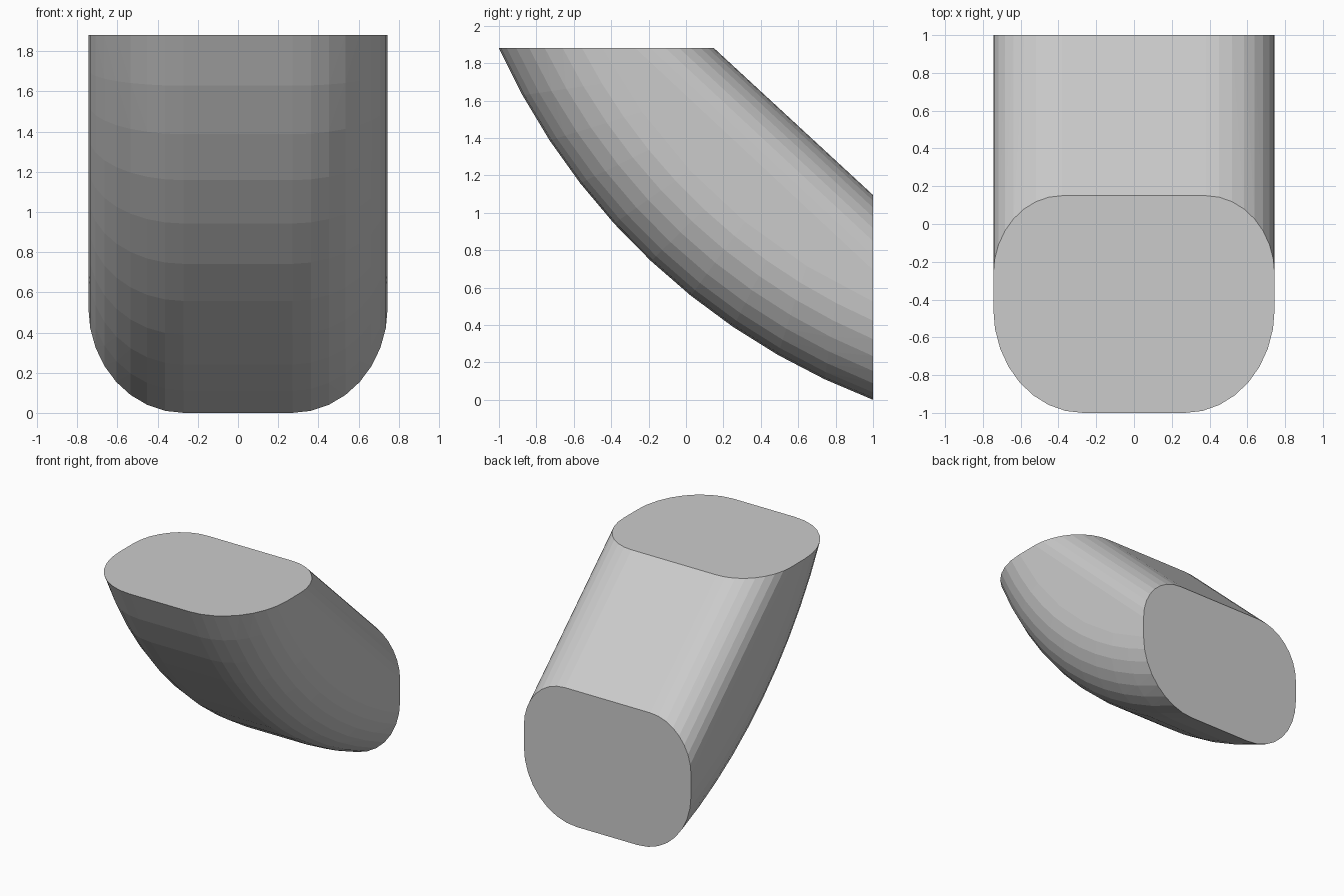
import bpy, bmesh
from math import sin, cos, pi, atan2, hypot

if "Cube" in bpy.data.objects:
    bpy.data.objects.remove(bpy.data.objects["Cube"])

CY, CZ = 2.27, 3.36      # bend centre in the side (y, z) plane
TOP, BACK = 1.88, 1.0    # planes of the two cut ends
LEN_SEG, CORNER_SEG = 10, 8


def half_profile():
    """Rounded section as (x, s): s = 0 outer side, s = 1 inner side."""
    pts = []
    for i in range(CORNER_SEG + 1):
        a = pi / 2 * i / CORNER_SEG
        pts.append((0.27 + 0.475 * sin(a), 0.48 * (1 - cos(a))))
    for i in range(CORNER_SEG + 1):
        a = pi / 2 * i / CORNER_SEG
        pts.append((0.38 + 0.365 * cos(a), 0.635 + 0.365 * sin(a)))
    return pts


def bend_path(s):
    """Concentric arc from the top cut to the back cut."""
    y0, z0 = -1 + 1.15 * s, TOP
    y1, z1 = BACK, 1.095 * s
    a0, a1 = atan2(z0 - CZ, y0 - CY), atan2(z1 - CZ, y1 - CY)
    r0, r1 = hypot(y0 - CY, z0 - CZ), hypot(y1 - CY, z1 - CZ)
    for i in range(LEN_SEG + 1):
        t = i / LEN_SEG
        a, r = a0 + (a1 - a0) * t, r0 + (r1 - r0) * t
        yield CY + r * cos(a), CZ + r * sin(a)


# Curved block: swept rounded section, inner side bridged straight by the hull
bm = bmesh.new()
for x, s in half_profile():
    for y, z in bend_path(s):
        for side in (-1, 1):
            bm.verts.new((side * x, y, z))
bmesh.ops.remove_doubles(bm, verts=bm.verts, dist=1e-4)
hull = bmesh.ops.convex_hull(bm, input=bm.verts)
bmesh.ops.delete(bm, geom=[v for v in bm.verts if not v.link_faces], context='VERTS')
bmesh.ops.dissolve_limit(bm, angle_limit=0.01, verts=bm.verts, edges=bm.edges)
bmesh.ops.recalc_face_normals(bm, faces=bm.faces)
mesh = bpy.data.meshes.new("curved_block")
bm.to_mesh(mesh)
bm.free()
bpy.context.collection.objects.link(bpy.data.objects.new("curved_block", mesh))
